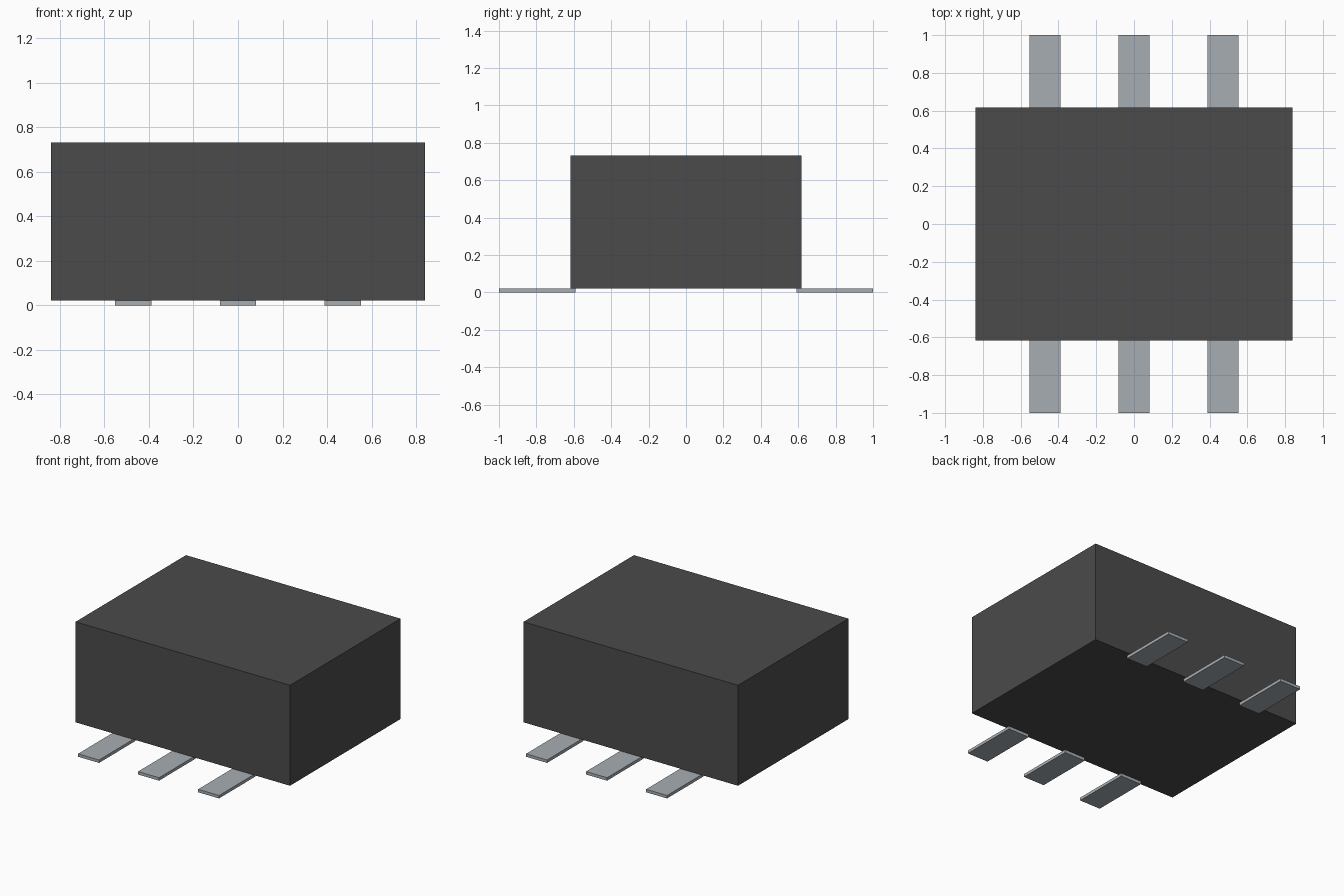
import bpy

cube = bpy.data.objects.get("Cube")
if cube:
    bpy.data.objects.remove(cube, do_unlink=True)


def make_material(name, rgb):
    mat = bpy.data.materials.new(name)
    mat.use_nodes = True
    color = (*rgb, 1.0)
    mat.diffuse_color = color
    mat.node_tree.nodes["Principled BSDF"].inputs["Base Color"].default_value = color
    return mat


def make_box(name, low, high, mat):
    center = [(a + b) / 2 for a, b in zip(low, high)]
    bpy.ops.mesh.primitive_cube_add(size=1, location=center)
    obj = bpy.context.object
    obj.name = name
    obj.scale = [b - a for a, b in zip(low, high)]
    bpy.ops.object.transform_apply(location=False, rotation=False, scale=True)
    obj.data.materials.append(mat)
    return obj


charcoal = make_material("charcoal plastic", (0.07, 0.07, 0.07))
metal = make_material("grey metal", (0.38, 0.42, 0.45))

# Main block, resting on the leads
LEAD_TOP = 0.021
make_box("body", (-0.84, -0.618, LEAD_TOP), (0.84, 0.618, 0.732), charcoal)

# Three flat leads on the front and three on the back, tucked under the body
LEAD_HALF_WIDTH, PITCH, INNER, OUTER = 0.082, 0.47, 0.59, 1.0
for side, y_low, y_high in (("front", -OUTER, -INNER), ("back", INNER, OUTER)):
    for place, step in (("right", -1), ("middle", 0), ("left", 1)):
        x = step * PITCH
        make_box(f"{side}_{place}_lead",
                 (x - LEAD_HALF_WIDTH, y_low, 0.0),
                 (x + LEAD_HALF_WIDTH, y_high, LEAD_TOP), metal)
